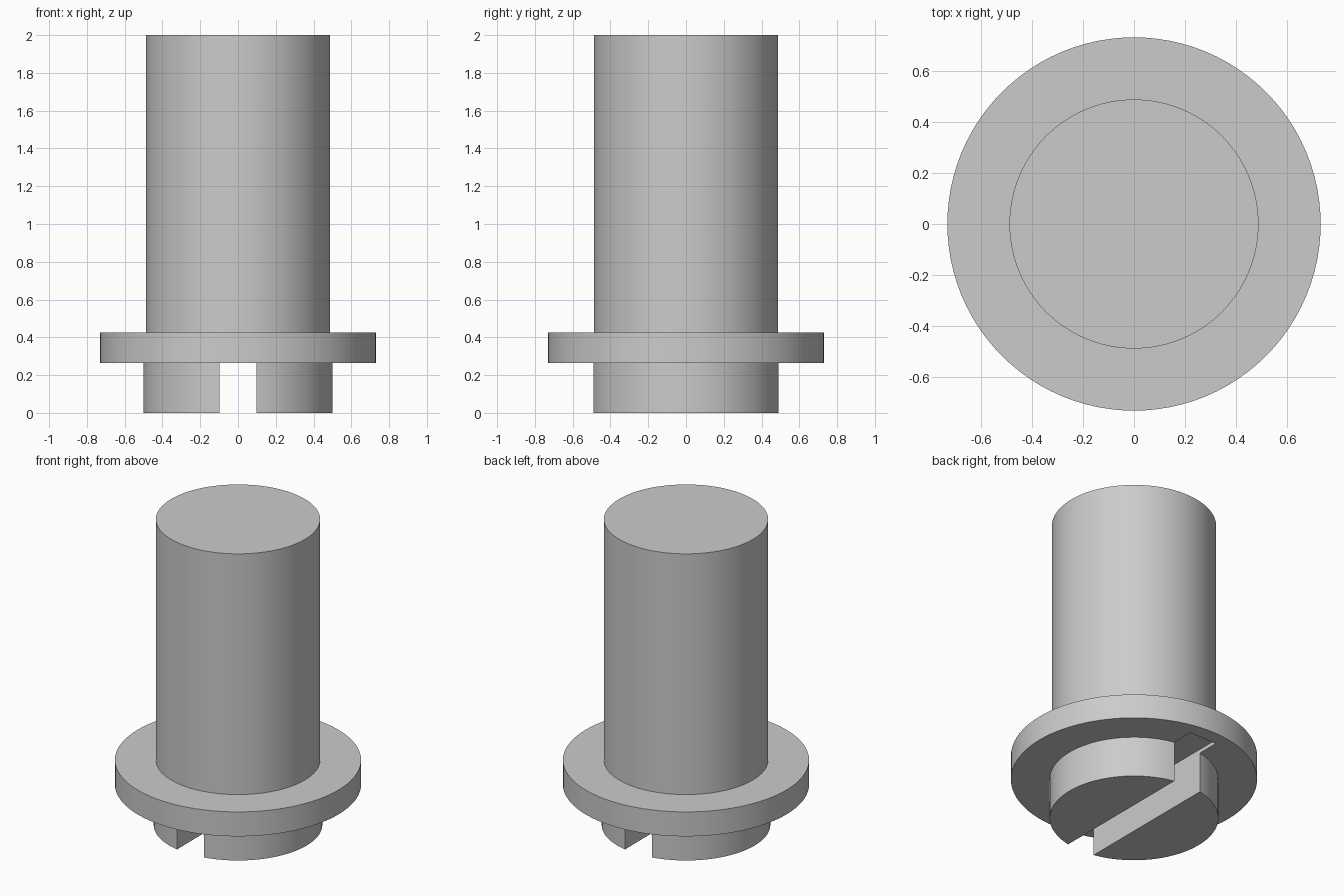
import bpy
import math

if "Cube" in bpy.data.objects:
    bpy.data.objects.remove(bpy.data.objects["Cube"])

SIDES = 96

grey = bpy.data.materials.new("plain_grey")
grey.diffuse_color = (0.6, 0.6, 0.6, 1)
grey.use_nodes = True
grey.node_tree.nodes["Principled BSDF"].inputs["Base Color"].default_value = grey.diffuse_color


def lathe(name, profile):
    """Closed solid of revolution from (radius, z) points, bottom to top."""
    verts, faces = [], []
    for r, z in profile:
        for i in range(SIDES):
            a = 2 * math.pi * i / SIDES
            verts.append((r * math.cos(a), r * math.sin(a), z))
    for k in range(len(profile) - 1):
        for i in range(SIDES):
            j = (i + 1) % SIDES
            b, t = k * SIDES, (k + 1) * SIDES
            faces.append((b + i, b + j, t + j, t + i))
    faces.append(tuple(reversed(range(SIDES))))
    faces.append(tuple(range(len(verts) - SIDES, len(verts))))
    mesh = bpy.data.meshes.new(name)
    mesh.from_pydata(verts, [], faces)
    mesh.materials.append(grey)
    obj = bpy.data.objects.new(name, mesh)
    bpy.context.collection.objects.link(obj)
    return obj


# Slotted head, wide flange and long shaft as one turned solid
pin = lathe("flanged_pin", [(0.50, 0), (0.50, 0.265), (0.73, 0.265),
                            (0.73, 0.425), (0.487, 0.425), (0.487, 2.0)])

# Slot through the head, biting slightly into the flange underside
bpy.ops.mesh.primitive_cube_add(size=1, location=(0, 0, 0.095))
cutter = bpy.context.object
cutter.name = "slot_cutter"
cutter.scale = (0.197, 1.274, 0.39)
cutter.data.materials.append(grey)
cutter.hide_render = True
cutter.hide_set(True)

slot = pin.modifiers.new("slot", 'BOOLEAN')
slot.operation = 'DIFFERENCE'
slot.solver = 'EXACT'
slot.object = cutter

# Apply the cut, then smooth the round walls and keep the rims sharp
bpy.ops.object.select_all(action='DESELECT')
pin.select_set(True)
bpy.context.view_layer.objects.active = pin
bpy.ops.object.modifier_apply(modifier=slot.name)
bpy.data.objects.remove(cutter)
bpy.ops.object.shade_smooth_by_angle(angle=math.radians(30))
